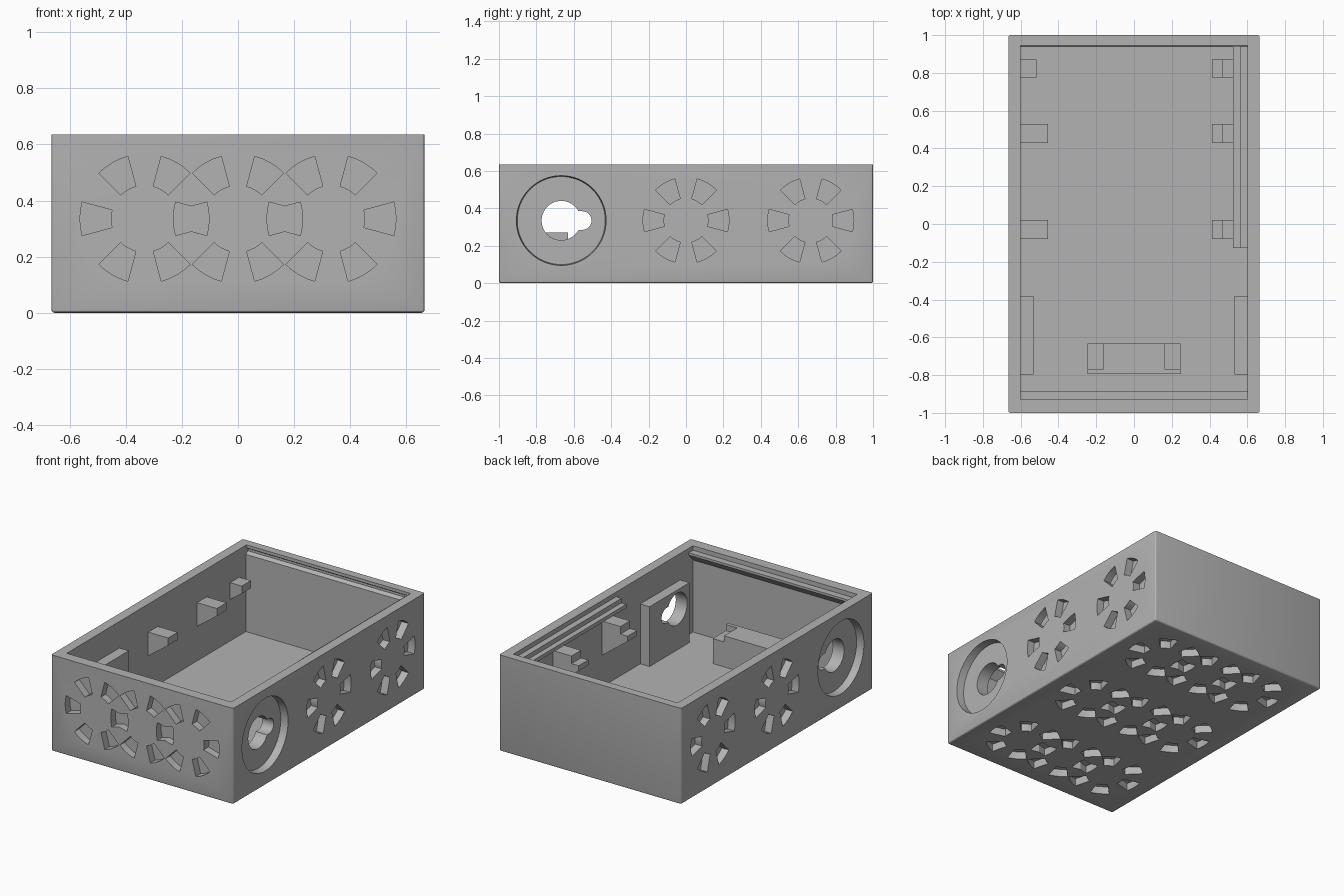
import bpy, bmesh, math
from mathutils import Vector

if "Cube" in bpy.data.objects:
    bpy.data.objects.remove(bpy.data.objects["Cube"])

grey = bpy.data.materials.new("plain grey")
grey.use_nodes = True
COLOR = (0.45, 0.45, 0.45, 1)
grey.diffuse_color = COLOR
grey.node_tree.nodes["Principled BSDF"].inputs["Base Color"].default_value = COLOR

HX, HY, H = 0.665, 1.0, 0.635          # outer half sizes and height
IX, FRONT, BACK, FLOOR = 0.6, -0.93, 0.945, 0.065
MID = 0.335                            # height of the side openings
PITCH = 0.667                          # spacing of openings along the length
DEPTH = 0.05                           # depth of the vent pockets


def place(axis, u, v, w):
    """Map profile coordinates (u, v) and extrusion w to 3D."""
    return {"x": (w, u, v), "y": (u, w, v), "z": (u, v, w)}[axis]


def add_prism(bm, axis, outline, lo, hi, taper=1.0):
    """Extrude an outline along an axis, optionally scaled at the hi end."""
    n = len(outline)
    cu = sum(p[0] for p in outline) / n
    cv = sum(p[1] for p in outline) / n
    a = [bm.verts.new(place(axis, u, v, lo)) for u, v in outline]
    b = [bm.verts.new(place(axis, cu + (u - cu) * taper, cv + (v - cv) * taper, hi))
         for u, v in outline]
    faces = [bm.faces.new(a), bm.faces.new(b[::-1])]
    for i in range(n):
        j = (i + 1) % n
        faces.append(bm.faces.new((a[j], a[i], b[i], b[j])))
    bmesh.ops.recalc_face_normals(bm, faces=faces)


def make(name, bm):
    mesh = bpy.data.meshes.new(name)
    bm.to_mesh(mesh)
    bm.free()
    mesh.materials.append(grey)
    obj = bpy.data.objects.new(name, mesh)
    bpy.context.collection.objects.link(obj)
    return obj


def prism(name, axis, outline, lo, hi):
    bm = bmesh.new()
    add_prism(bm, axis, outline, lo, hi)
    return make(name, bm)


def rect(u0, v0, u1, v1):
    return [(u0, v0), (u1, v0), (u1, v1), (u0, v1)]


def arc(cu, cv, r, start, end, steps):
    angles = [math.radians(start + (end - start) * i / steps) for i in range(steps + 1)]
    return [(cu + r * math.cos(t), cv + r * math.sin(t)) for t in angles]


def add_vent_wheel(bm, axis, cu, cv, lo, hi):
    """Six wedge pockets around a centre."""
    for a in range(0, 360, 60):
        wedge = arc(cu, cv, 0.23, a - 15, a + 15, 4) + arc(cu, cv, 0.12, a + 15, a - 15, 4)
        add_prism(bm, axis, wedge, lo, hi)


def cut(obj, cutter):
    mod = obj.modifiers.new("cut", "BOOLEAN")
    mod.operation = "DIFFERENCE"
    mod.solver = "EXACT"
    mod.use_self = True
    mod.object = cutter
    cutter.hide_render = True
    bpy.context.view_layer.update()
    evaluated = obj.evaluated_get(bpy.context.evaluated_depsgraph_get())
    mesh = bpy.data.meshes.new_from_object(evaluated)
    obj.modifiers.clear()
    obj.data = mesh
    bpy.data.objects.remove(cutter)


def keyhole():
    """Round hole with a narrow slot towards the back."""
    t = math.degrees(math.asin(0.05 / 0.105))
    return arc(-PITCH, MID, 0.105, t, 360 - t, 36) + arc(-0.555, MID, 0.05, -90, 90, 12)


# Case body with slightly rounded bottom and corners
bm = bmesh.new()
add_prism(bm, "z", rect(-HX, -HY, HX, HY), 0, H)
edges = [e for e in bm.edges if min(v.co.z for v in e.verts) < 0.01]
bmesh.ops.bevel(bm, geom=edges, offset=0.012, segments=3, profile=0.5, affect="EDGES")
case = make("case_body", bm)

# Interior hollow, with a shallow groove for the lid in the back wall
bm = bmesh.new()
side = [(FRONT, FLOOR), (BACK - 0.007, FLOOR), (BACK - 0.007, 0.575), (BACK + 0.015, 0.59),
        (BACK + 0.015, 0.605), (BACK, 0.615), (BACK, H + 0.1), (FRONT, H + 0.1)]
add_prism(bm, "x", side, -IX, IX)
cut(case, make("hollow_cutter", bm))

# Vent pockets in the front, both sides and the base
bm = bmesh.new()
for x in (-0.333, 0, 0.333):
    add_vent_wheel(bm, "y", x, MID, -HY - 0.05, -HY + DEPTH)
cut(case, make("front_vent_cutter", bm))
bm = bmesh.new()
for s in (-1, 1):
    for y in (0, PITCH):
        add_vent_wheel(bm, "x", y, MID, s * (HX + 0.05), s * (HX - DEPTH))
cut(case, make("side_vent_cutter", bm))
bm = bmesh.new()
for y in (-PITCH, 0, PITCH):
    for x in (-0.333, 0, 0.333):
        add_vent_wheel(bm, "z", x, y, -0.05, DEPTH)
cut(case, make("base_vent_cutter", bm))

# Round recesses on both sides
bm = bmesh.new()
circle = arc(-PITCH, MID, 0.245, 0, 360, 64)[:-1]
for s in (-1, 1):
    add_prism(bm, "x", circle, s * (HX + 0.05), s * (HX - DEPTH), 0.96)
cut(case, make("recess_cutter", bm))

# Keyholes through the side walls
bm = bmesh.new()
for s in (-1, 1):
    add_prism(bm, "x", keyhole(), s * (HX + 0.05), s * (IX - 0.02))
cut(case, make("keyhole_cutter", bm))

# Reinforcing panels behind the recesses, with the same keyholes
for s, label in ((1, "left"), (-1, "right")):
    panel = prism("keyhole_panel_" + label, "x", rect(-0.797, 0.06, -0.38, 0.46),
                  s * (IX + 0.005), s * 0.532)
    bm = bmesh.new()
    add_prism(bm, "x", keyhole(), s * HX, s * 0.45)
    cut(panel, make("panel_cutter", bm))

# Support brackets with sloped undersides
ROWS = (("front", -0.08, 0.02), ("middle", 0.43, 0.53), ("back", 0.775, 0.87))
W = IX + 0.005
for label, y0, y1 in ROWS:
    reach = 0.515 if label == "back" else 0.455
    drop = 0.335 if label == "back" else 0.29
    prism("right_bracket_" + label, "y",
          [(-W, 0.45), (-reach, 0.45), (-reach, 0.4), (-W, drop)], y0, y1)
    prism("left_bracket_" + label, "y",
          [(W, 0.5), (0.465, 0.5), (0.465, 0.45), (0.413, 0.45), (0.413, 0.415), (W, 0.27)],
          y0, y1)

# Lid rails along the left wall and the front wall
prism("left_lid_rail", "y",
      [(W, 0.605), (0.56, 0.605), (0.56, 0.575), (0.525, 0.575), (0.525, 0.55), (W, 0.5)],
      -0.127, BACK - 0.005)
prism("front_lid_rail", "x",
      [(FRONT - 0.005, 0.605), (-0.885, 0.605), (-0.885, 0.59), (FRONT - 0.005, 0.535)], -W, W)

# Floor block with lowered corners
prism("floor_block", "z", rect(-0.247, -0.795, 0.247, -0.632), 0.06, 0.23)
prism("floor_block_middle", "z", rect(-0.165, -0.795, 0.165, -0.632), 0.225, 0.27)
for s, label in ((1, "left"), (-1, "right")):
    prism("floor_block_lip_" + label, "z", rect(s * 0.16, -0.795, s * 0.247, -0.77), 0.225, 0.27)

# Smooth only the shallow edges of rounded parts
for obj in bpy.context.collection.objects:
    if obj.type == "MESH" and obj.name.startswith(("case", "keyhole")):
        bpy.ops.object.select_all(action="DESELECT")
        bpy.context.view_layer.objects.active = obj
        obj.select_set(True)
        bpy.ops.object.shade_smooth_by_angle(angle=math.radians(25))
